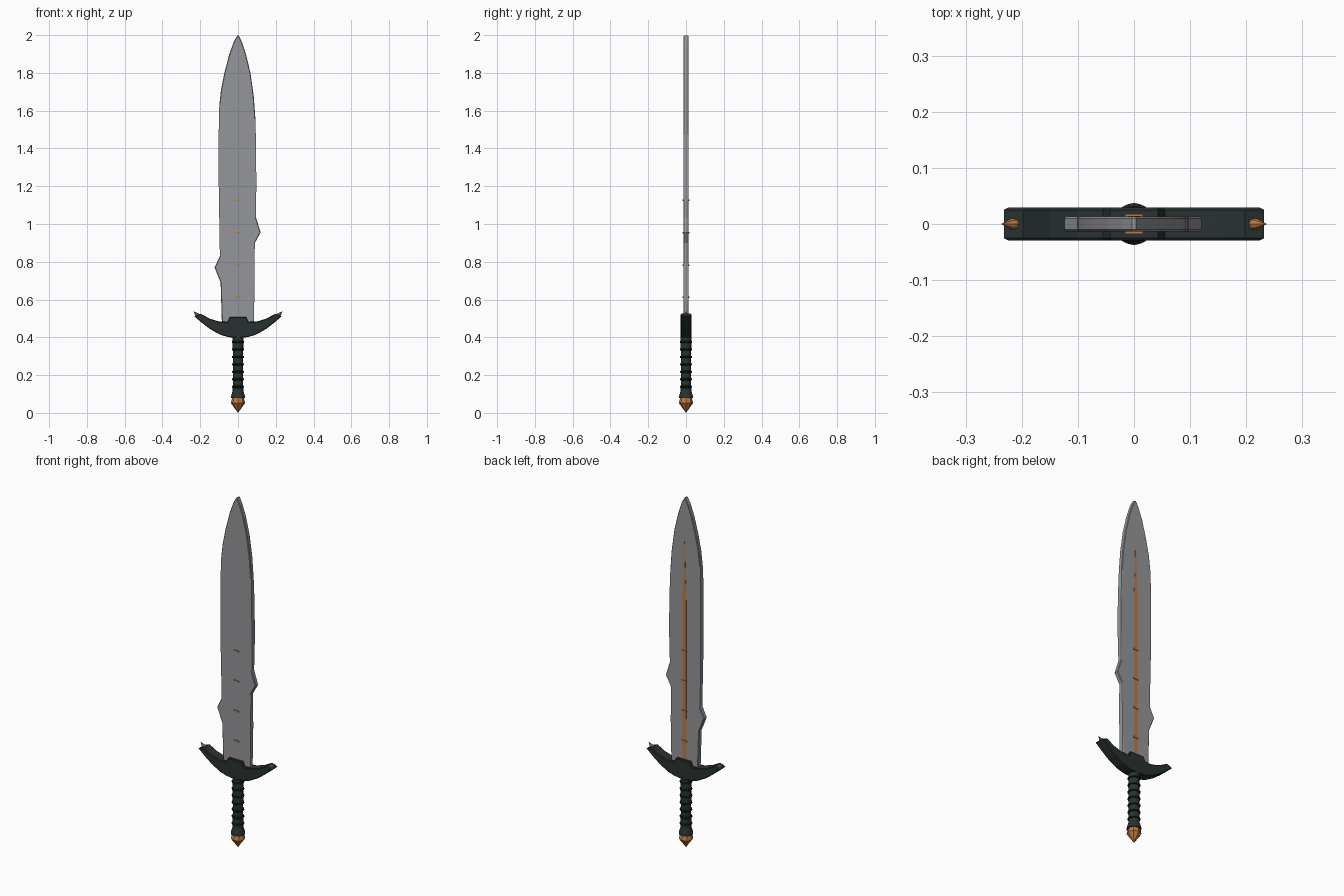
import bpy, bmesh, math
from mathutils import Vector

if "Cube" in bpy.data.objects:
    bpy.data.objects.remove(bpy.data.objects["Cube"])


def material(name, rgb):
    m = bpy.data.materials.new(name)
    m.diffuse_color = (*rgb, 1)
    m.use_nodes = True
    m.node_tree.nodes["Principled BSDF"].inputs["Base Color"].default_value = m.diffuse_color
    return m


STEEL = material("steel grey", (0.30, 0.305, 0.32))
DARK = material("dark green grey", (0.022, 0.032, 0.031))
BLACK = material("near black wrap", (0.010, 0.014, 0.014))
COPPER = material("copper orange", (0.52, 0.20, 0.055))


def finish(bm, name, mat):
    bmesh.ops.recalc_face_normals(bm, faces=bm.faces[:])
    me = bpy.data.meshes.new(name)
    bm.to_mesh(me)
    bm.free()
    me.materials.append(mat)
    ob = bpy.data.objects.new(name, me)
    bpy.context.collection.objects.link(ob)
    return ob


def plate(name, outline, y0, y1, mat, bevel=0.0):
    """Extrude an x,z outline from y0 to y1, optionally chamfering the rims."""
    bm = bmesh.new()
    face = bm.faces.new([bm.verts.new((x, y0, z)) for x, z in outline])
    ext = bmesh.ops.extrude_face_region(bm, geom=[face])
    for v in ext["geom"]:
        if isinstance(v, bmesh.types.BMVert):
            v.co.y = y1
    if bevel:
        rims = [e for e in bm.edges
                if abs(e.verts[0].co.y - e.verts[1].co.y) < 1e-6]
        bmesh.ops.bevel(bm, geom=rims, offset=bevel, segments=1, affect='EDGES')
    return finish(bm, name, mat)


def lathe(name, profile, sides, mat, smooth=False):
    """Spin an r,z profile around the z axis."""
    bm = bmesh.new()
    rings = [[bm.verts.new((r * math.cos(2 * math.pi * i / sides),
                            r * math.sin(2 * math.pi * i / sides), z))
              for i in range(sides)] for r, z in profile]
    for a, b in zip(rings, rings[1:]):
        for i in range(sides):
            j = (i + 1) % sides
            bm.faces.new((a[i], a[j], b[j], b[i])).smooth = smooth
    bm.faces.new(rings[0])
    bm.faces.new(rings[-1])
    bmesh.ops.remove_doubles(bm, verts=bm.verts[:], dist=0.0004)
    return finish(bm, name, mat)


# Blade with one barb on each edge
right = [(0.085, 0.46), (0.087, 0.70), (0.089, 0.90), (0.120, 0.955), (0.095, 1.035),
         (0.097, 1.20), (0.096, 1.40), (0.092, 1.56), (0.083, 1.68), (0.066, 1.80),
         (0.042, 1.90), (0.020, 1.965), (0.004, 1.998)]
left = [(-0.004, 1.998), (-0.022, 1.965), (-0.046, 1.90), (-0.072, 1.80), (-0.090, 1.71),
        (-0.099, 1.63), (-0.102, 1.50), (-0.102, 1.20), (-0.096, 0.83), (-0.124, 0.77),
        (-0.092, 0.69), (-0.085, 0.46)]
plate("blade", right + left, -0.0135, 0.0135, STEEL, 0.0035)

# Tapering inlay down the back of the blade
half = [(0.012, 0.48), (0.011, 1.45), (0.006, 1.58), (0.002, 1.75)]
plate("back_inlay", half + [(-x, z) for x, z in reversed(half)], 0.012, 0.0145, COPPER)

# Short cross bars showing on both faces
for i in range(4):
    z = 0.611 + 0.1715 * i
    plate(f"cross_bar_{i + 1}", [(-0.016, z - 0.004), (0.016, z - 0.004),
                                 (0.016, z + 0.004), (-0.016, z + 0.004)],
          -0.018, 0.018, COPPER)

# Crescent guard with raised collar
half = [(0.022, 0.398), (0.055, 0.402), (0.095, 0.414), (0.150, 0.445), (0.195, 0.480),
        (0.232, 0.512), (0.198, 0.525), (0.150, 0.499), (0.100, 0.484), (0.055, 0.482),
        (0.043, 0.508)]
plate("guard", half + [(-x, z) for x, z in reversed(half)], -0.029, 0.029, DARK, 0.004)

# Copper thorns at the guard tips
for side, label in ((1, "right"), (-1, "left")):
    thorn = lathe(f"guard_thorn_{label}", [(0.011, 0), (0.010, 0.012), (0.0005, 0.038)], 8, COPPER)
    direction = Vector((side * 0.72, 0, 0.69))
    thorn.rotation_euler = direction.to_track_quat('Z', 'Y').to_euler()
    thorn.location = (side * 0.209, 0, 0.512)

# Grip flaring out at the bottom
lathe("grip", [(0.037, 0.078), (0.037, 0.088), (0.028, 0.118), (0.027, 0.20),
               (0.028, 0.37), (0.030, 0.41)], 24, DARK).select_set(False)

# Wrap rings
for i in range(7):
    z = 0.138 + 0.0395 * i
    lathe(f"grip_ring_{i + 1}", [(0.026, z - 0.007), (0.0325, z - 0.003),
                                 (0.0325, z + 0.003), (0.026, z + 0.007)], 24, BLACK)

# Pointed pommel
lathe("pommel", [(0.0001, 0.0), (0.038, 0.052), (0.031, 0.079)], 8, COPPER)
